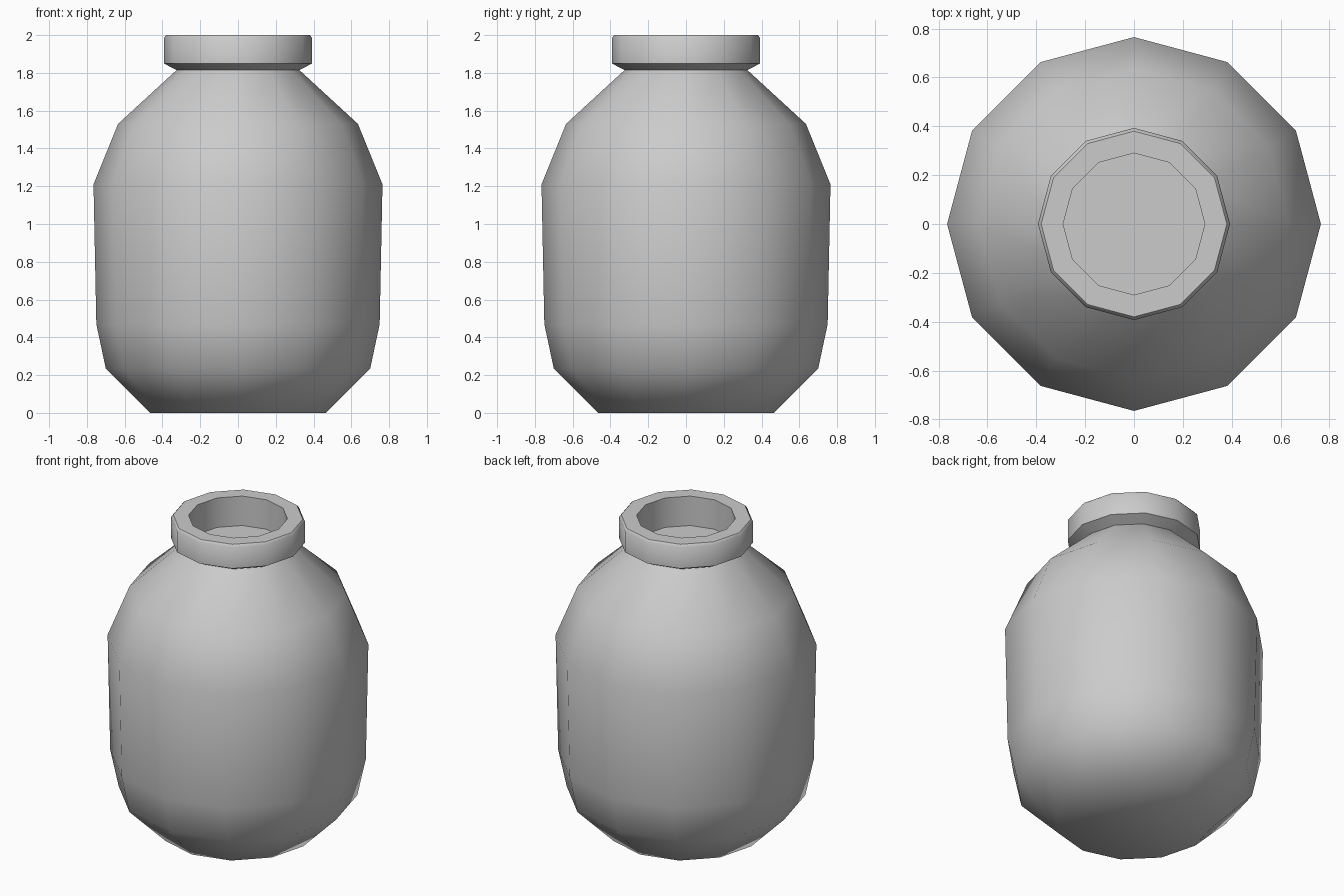
import bpy
import bmesh
from math import radians, pi
from mathutils import Vector

cube = bpy.data.objects.get("Cube")
if cube:
    bpy.data.objects.remove(cube, do_unlink=True)

SIDES = 12

grey = bpy.data.materials.new("light grey")
grey.use_nodes = True
colour = (0.6, 0.6, 0.6, 1)
grey.diffuse_color = colour
grey.node_tree.nodes["Principled BSDF"].inputs["Base Color"].default_value = colour


def lathe(name, profile):
    """Turn a (radius, height) profile around z into a smooth object."""
    bm = bmesh.new()
    verts = [bm.verts.new((r, 0, z)) for r, z in profile]
    edges = [bm.edges.new(pair) for pair in zip(verts, verts[1:])]
    bmesh.ops.spin(bm, geom=verts + edges, cent=Vector(), axis=(0, 0, 1),
                   angle=2 * pi, steps=SIDES, use_merge=True)
    bmesh.ops.remove_doubles(bm, verts=bm.verts, dist=0.0001)
    # Close the open ends
    bmesh.ops.holes_fill(bm, edges=[e for e in bm.edges if e.is_boundary], sides=SIDES)
    bmesh.ops.recalc_face_normals(bm, faces=bm.faces)
    mesh = bpy.data.meshes.new(name)
    bm.to_mesh(mesh)
    bm.free()
    mesh.materials.append(grey)
    obj = bpy.data.objects.new(name, mesh)
    bpy.context.collection.objects.link(obj)
    bpy.ops.object.select_all(action="DESELECT")
    obj.select_set(True)
    bpy.context.view_layer.objects.active = obj
    bpy.ops.object.shade_smooth_by_angle(angle=radians(50))
    return obj


# Base, belly, shoulder, flared collar and the recessed floor of the mouth
lathe("jar", [
    (0.465, 0), (0.70, 0.235), (0.75, 0.47), (0.765, 1.21), (0.635, 1.53),
    (0.325, 1.815),
    (0.393, 1.85), (0.393, 1.985), (0.38, 2.0),
    (0.29, 2.0), (0.29, 1.81),
])
